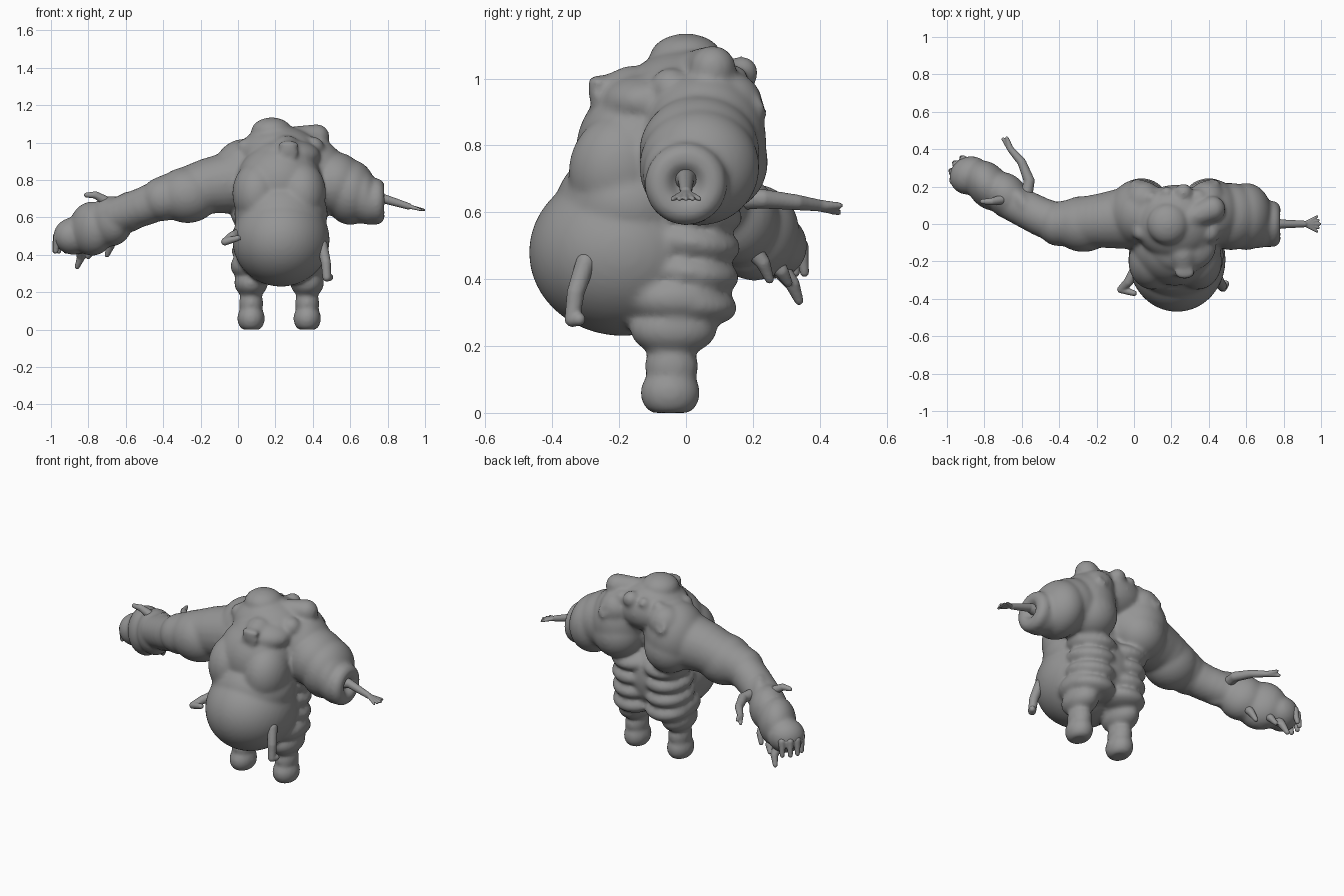
import bpy, bmesh, math, random
from mathutils import Vector, Matrix

cube = bpy.data.objects.get("Cube")
if cube:
    bpy.data.objects.remove(cube, do_unlink=True)
random.seed(4)

flesh = bpy.data.materials.new("grey_flesh")
flesh.use_nodes = True
grey = (.3, .3, .3, 1)
flesh.diffuse_color = grey
flesh.node_tree.nodes["Principled BSDF"].inputs["Base Color"].default_value = grey


def blob(skin, centre, size, turn=0, axis='X'):
    """Ellipsoid of flesh; size is its three radii."""
    place = Matrix.Translation(centre) @ Matrix.Rotation(math.radians(turn), 4, axis)
    place = place @ Matrix.Diagonal((*size, 1))
    bmesh.ops.create_icosphere(skin, subdivisions=4, radius=1, matrix=place)


def ball(skin, centre, radius):
    """Plain round lump."""
    bmesh.ops.create_icosphere(skin, subdivisions=3, radius=radius,
                               matrix=Matrix.Translation(centre))


def limb(skin, points, thick, thin):
    """Tapering chain of overlapping balls along a path."""
    points = [Vector(point) for point in points]
    spans = len(points) - 1
    for index, (start, end) in enumerate(zip(points, points[1:])):
        count = max(2, int((end - start).length / thin * 3))
        for step in range(count + 1):
            part = step / count
            along = (index + part) / spans
            ball(skin, start.lerp(end, part), thick + (thin - thick) * along)


def ring(skin, centre, normal, radius, thick):
    """Puckered lip made of balls set in a circle."""
    facing = Vector(normal).to_track_quat('Z', 'Y')
    count = 24
    for step in range(count):
        angle = step * math.tau / count
        offset = Vector((math.cos(angle), math.sin(angle), 0)) * radius
        ball(skin, Vector(centre) + facing @ offset, thick)


def finish(skin, name, voxel, rounds):
    """Fuse the pieces into one skin and soften it."""
    for vert in skin.verts:
        vert.co.z = max(vert.co.z, 0)
    mesh = bpy.data.meshes.new(name)
    skin.to_mesh(mesh)
    skin.free()
    mesh.materials.append(flesh)
    part = bpy.data.objects.new(name, mesh)
    bpy.context.collection.objects.link(part)
    fuse = part.modifiers.new("fuse", 'REMESH')
    fuse.mode = 'VOXEL'
    fuse.voxel_size = voxel
    fuse.use_smooth_shade = True
    soften = part.modifiers.new("soften", 'SMOOTH')
    soften.factor = .5
    soften.iterations = rounds


middle = .22
body = bmesh.new()

# Belly, chest and hunched head
blob(body, (middle + .01, -.19, .48), (.26, .28, .25))
blob(body, (middle + .01, -.17, .62), (.25, .22, .18))
blob(body, (middle, -.12, .78), (.23, .21, .22))
blob(body, (middle, .01, .94), (.22, .2, .15))
blob(body, (.18, 0, 1.06), (.11, .11, .075))
blob(body, (.26, -.12, .93), (.18, .14, .09))
blob(body, (middle, 0, .5), (.18, .14, .2))

# Sagging breasts, back rolls and shoulder humps, paired about the spine
for side in (-1, 1):
    blob(body, (middle + side * .12, -.2, .73), (.13, .15, .17), -15)
    for roll in range(4):
        blob(body, (middle + side * .11, .015 - roll * .005, .6 - roll * .09),
             (.145, .155, .07), -8)
    blob(body, (middle + side * .19, .06, .82), (.17, .18, .2), 10)
    blob(body, (middle + side * .18, .1, .75), (.15, .145, .15))
    blob(body, (middle + side * .17, .13, .92), (.1, .1, .1))
    ring(body, (middle + side * .2, .22, .92), (0, 1, .4), .025, .014)

# Snout with a puckered eye under a heavy brow
limb(body, [(.26, -.16, .96), (.27, -.25, .96)], .08, .045)
ring(body, (.27, -.27, .95), (0, -1, 0), .036, .016)
blob(body, (.27, -.26, .99), (.055, .035, .02))

# Lumps around the crown, higher at the back and larger on the left
crown = 14
for step in range(crown):
    angle = step * math.tau / crown
    lean, back = math.cos(angle), math.sin(angle)
    height = random.uniform(.96, .98) + max(back, 0) * .04
    ball(body, (middle + .2 * lean, .02 + .15 * back, height),
         random.uniform(.03, .05) + max(lean, 0) * .02)
limb(body, [(.32, .04, 1.03), (.42, .08, 1.03)], .06, .07)

# Legs made of stacked rolls
for side in (-1, 1):
    for height, width, depth in ((.06, .074, .09), (.14, .065, .08),
                                 (.25, .09, .13), (.34, .11, .15)):
        blob(body, (middle + side * .15, -.05 + height / 20, height), (width, depth, .08))

# Long arm with swollen shoulder, elbow and wrist
limb(body, [(.05, .04, .8), (-.15, .02, .77), (-.4, 0, .7)], .18, .12)
blob(body, (-.27, 0, .72), (.17, .15, .15))
limb(body, [(-.4, 0, .7), (-.5, .04, .66), (-.64, .11, .61)], .11, .1)
blob(body, (-.58, .09, .63), (.06, .13, .11), 35, 'Z')

# Swollen hand
wrist, knuckles = Vector((-.68, .15, .58)), Vector((-.88, .26, .5))
for part, radius in ((0, .135), (.5, .145), (1, .1)):
    blob(body, wrist.lerp(knuckles, part), (.11, radius, radius), 35, 'Z')

# Short arm ending in an open sleeve of flesh
blob(body, (.52, .04, .78), (.16, .18, .17))
blob(body, (.6, .04, .735), (.14, .18, .175))
blob(body, (.67, .01, .71), (.08, .14, .145))
for reach in (.7, .74):
    ring(body, (reach, 0, .685), (1, 0, 0), .08, .045)
finish(body, "fleshy_body", .011, 12)

# Thin arm and little hand reaching out of the sleeve
thin_arm = bmesh.new()
palm = Vector((.91, 0, .66))
limb(thin_arm, [(.7, 0, .7), (.78, 0, .7)], .045, .025)
limb(thin_arm, [(.78, 0, .7), palm], .025, .018)
for finger in range(-2, 3):
    spread = Vector((.085 - abs(finger) * .008, finger * .02, -.02))
    limb(thin_arm, [palm, palm + spread], .012, .007)
finish(thin_arm, "thin_arm", .004, 2)

# Fingers fanned around the knuckles, curling down at the tips
fingers = bmesh.new()
for finger in range(4):
    angle = math.radians(110 + finger * 30)
    outward = Vector((math.cos(angle), math.sin(angle), 0))
    root = knuckles + outward * .05
    bend = root + outward * .04
    limb(fingers, [root, bend, bend + Vector((-.01, .01, -.08))], .03, .014)

# Fingers hanging under the hand, and a thumb on top
for part, length in ((0, .1), (.5, .07), (.8, .1)):
    root = wrist.lerp(knuckles, part) + Vector((0, .04, -.08))
    bend = root + Vector((0, .04, -length / 2))
    limb(fingers, [root, bend, bend + Vector((-.02, .02, -length / 2))], .03, .014)
limb(fingers, [(-.71, .13, .69), (-.76, .12, .72), (-.81, .12, .72)], .026, .014)
finish(fingers, "hand_fingers", .006, 2)

# Long tendril with a forked tip behind the hand
tendril = bmesh.new()
fork = Vector((-.66, .4, .62))
limb(tendril, [(-.58, .13, .64), (-.56, .23, .64), (-.6, .33, .63), fork], .035, .018)
for tip in ((-.02, .06, 0), (-.04, .055, -.02)):
    limb(tendril, [fork, fork + Vector(tip)], .018, .01)
finish(tendril, "arm_tendril", .006, 2)

# Small stray limbs on the sides of the belly
stray = bmesh.new()
limb(stray, [(.45, -.3, .45), (.47, -.33, .36), (.475, -.34, .28), (.49, -.32, .28)], .03, .02)
limb(stray, [(0, -.26, .51), (-.03, -.31, .5), (-.07, -.35, .47), (0, -.37, .49)], .03, .016)
finish(stray, "stray_limbs", .006, 2)
